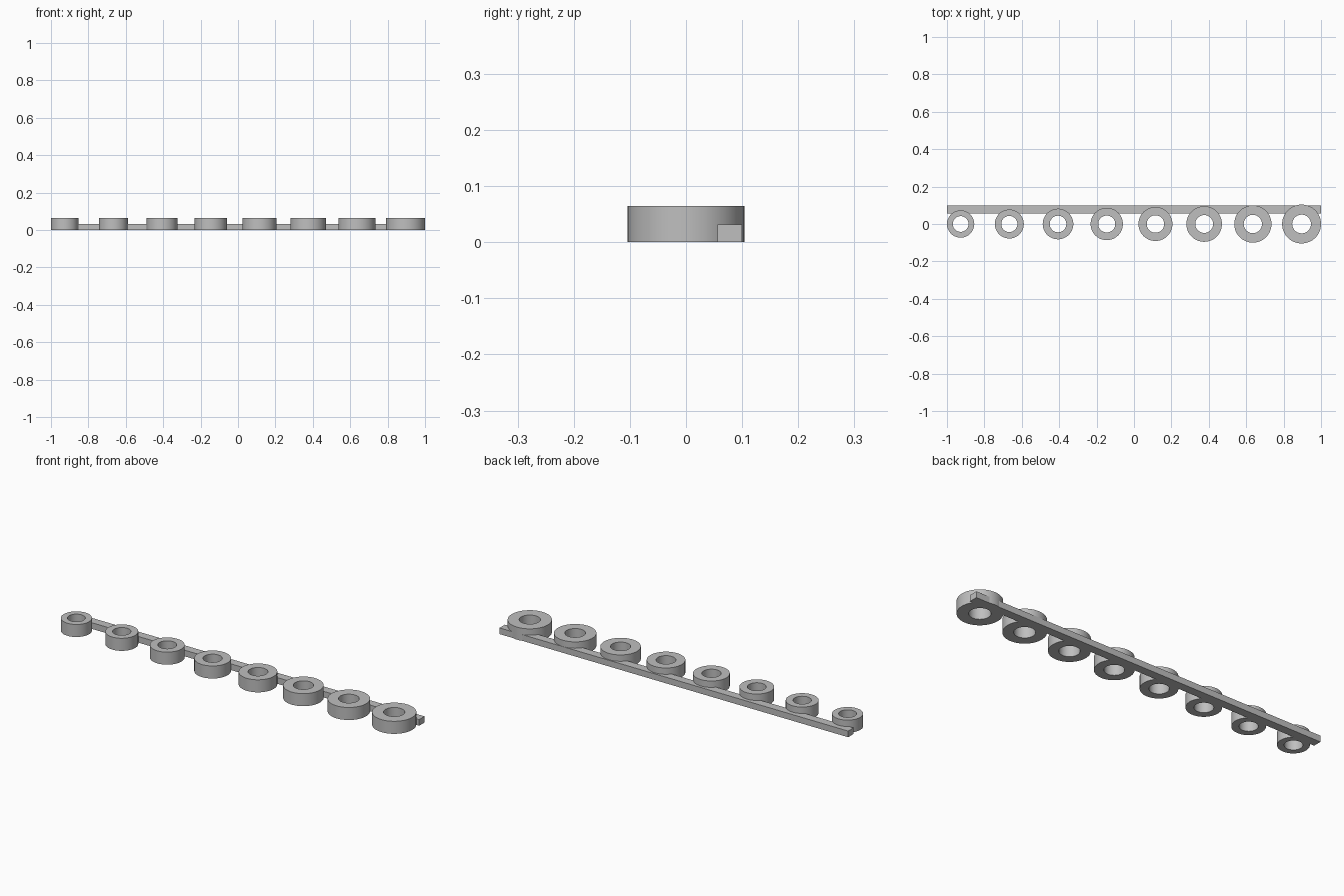
import bpy
import bmesh
from math import cos, sin, tau, radians

cube = bpy.data.objects.get("Cube")
if cube:
    bpy.data.objects.remove(cube, do_unlink=True)

# Single plain grey finish
grey = bpy.data.materials.new("plain_grey")
grey.use_nodes = True
colour = (0.52, 0.52, 0.52, 1)
grey.diffuse_color = colour
grey.node_tree.nodes["Principled BSDF"].inputs["Base Color"].default_value = colour

COUNT = 8
SEGMENTS = 64
RING_HEIGHT = 0.065
FIRST_RADIUS, LAST_RADIUS = 0.073, 0.104
FIRST_HOLE, LAST_HOLE = 0.042, 0.05


def add_object(name, bm):
    bmesh.ops.recalc_face_normals(bm, faces=bm.faces)
    mesh = bpy.data.meshes.new(name)
    bm.to_mesh(mesh)
    bm.free()
    mesh.materials.append(grey)
    obj = bpy.data.objects.new(name, mesh)
    bpy.context.collection.objects.link(obj)
    return obj


def add_ring(name, x, outer, inner):
    """Revolve a rectangular section into a flat-topped ring."""
    bm = bmesh.new()
    section = [(inner, 0), (outer, 0), (outer, RING_HEIGHT), (inner, RING_HEIGHT)]
    loops = []
    for i in range(SEGMENTS):
        a = tau * i / SEGMENTS
        loops.append([bm.verts.new((r * cos(a), r * sin(a), z)) for r, z in section])
    for i, here in enumerate(loops):
        after = loops[(i + 1) % SEGMENTS]
        for j in range(4):
            k = (j + 1) % 4
            bm.faces.new((here[j], after[j], after[k], here[k]))
    obj = add_object(name, bm)
    obj.location.x = x
    bpy.ops.object.select_all(action="DESELECT")
    obj.select_set(True)
    bpy.context.view_layer.objects.active = obj
    bpy.ops.object.shade_smooth_by_angle(angle=radians(30))


# Row of rings, growing evenly from right to left
start, end = -1 + FIRST_RADIUS, 1 - LAST_RADIUS
for n in range(COUNT):
    t = n / (COUNT - 1)
    add_ring(f"ring_{n + 1}",
             start + (end - start) * t,
             FIRST_RADIUS + (LAST_RADIUS - FIRST_RADIUS) * t,
             FIRST_HOLE + (LAST_HOLE - FIRST_HOLE) * t)

# Connecting bar along the back of the rings
bar_front, bar_back, bar_height = 0.056, 0.1, 0.032
bm = bmesh.new()
bmesh.ops.create_cube(bm, size=1)
bmesh.ops.scale(bm, verts=bm.verts, vec=(2, bar_back - bar_front, bar_height))
bmesh.ops.translate(bm, verts=bm.verts,
                    vec=(0, (bar_front + bar_back) / 2, bar_height / 2))
add_object("connecting_bar", bm)
